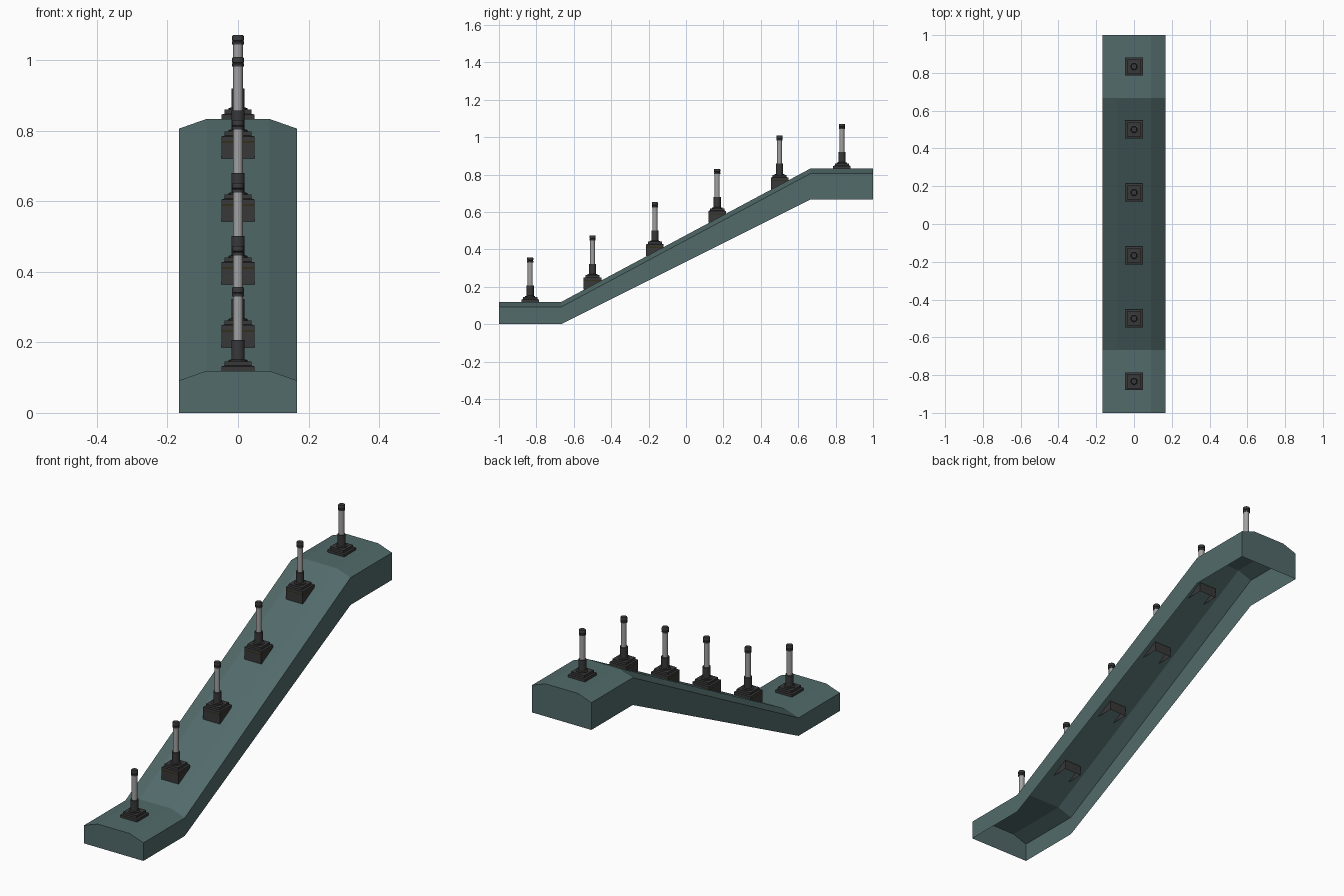
import bpy, bmesh, math

if "Cube" in bpy.data.objects:
    bpy.data.objects.remove(bpy.data.objects["Cube"])


def material(name, color):
    m = bpy.data.materials.new(name)
    m.diffuse_color = (*color, 1)
    m.use_nodes = True
    m.node_tree.nodes["Principled BSDF"].inputs["Base Color"].default_value = m.diffuse_color
    return m


TEAL = material("teal shell", (0.085, 0.145, 0.145))
DARK = material("charcoal", (0.04, 0.04, 0.04))
OLIVE = material("dark olive", (0.036, 0.03, 0.012))
STEEL = material("light steel", (0.36, 0.36, 0.36))


def finish(name, bm, mats):
    me = bpy.data.meshes.new(name)
    bm.to_mesh(me)
    bm.free()
    for m in mats:
        me.materials.append(m)
    ob = bpy.data.objects.new(name, me)
    bpy.context.collection.objects.link(ob)
    return ob


# Sloping shell: cross-section swept along y, open underneath
bm = bmesh.new()
rings = []
for y, low, high in [(-1, 0, 0.119), (-0.667, 0, 0.119), (0.667, 0.667, 0.833), (1, 0.667, 0.833)]:
    pts = [(-0.167, low), (-0.167, high - 0.027), (-0.09, high),
           (0.09, high), (0.167, high - 0.027), (0.167, low)]
    rings.append([bm.verts.new((x, y, z)) for x, z in pts])
for a, b in zip(rings, rings[1:]):
    for i in range(5):
        bm.faces.new((a[i], b[i], b[i + 1], a[i + 1]))
bm.faces.new(rings[0])
bm.faces.new(rings[-1][::-1])
bmesh.ops.recalc_face_normals(bm, faces=bm.faces)
finish("ramp_shell", bm, [TEAL])


def plinth(name, y, tiers):
    """Square stepped base, open at the bottom; tiers are (half width, z)."""
    bm = bmesh.new()
    loops = [[bm.verts.new((sx * h, y + sy * h, z))
              for sx, sy in ((-1, -1), (1, -1), (1, 1), (-1, 1))] for h, z in tiers]
    for a, b in zip(loops, loops[1:]):
        for i in range(4):
            j = (i + 1) % 4
            bm.faces.new((a[i], a[j], b[j], b[i]))
    bm.faces.new(loops[-1])
    return finish(name, bm, [DARK, OLIVE])


def lathe(name, y, z0, profile, mat, n=16):
    """Round part from (radius, height) pairs, closed on top."""
    bm = bmesh.new()
    loops = [[bm.verts.new((r * math.cos(2 * math.pi * k / n),
                            y + r * math.sin(2 * math.pi * k / n), z0 + z))
              for k in range(n)] for r, z in profile]
    for a, b in zip(loops, loops[1:]):
        for i in range(n):
            j = (i + 1) % n
            bm.faces.new((a[i], a[j], b[j], b[i]))
    bm.faces.new(loops[-1])
    ob = finish(name, bm, [mat])
    bpy.ops.object.select_all(action='DESELECT')
    ob.select_set(True)
    bpy.context.view_layer.objects.active = ob
    bpy.ops.object.shade_smooth_by_angle(angle=math.radians(35))
    return ob


# Six bollard posts
for n in range(6):
    y = -0.833 + n * 0.3333
    slope = 0 < n < 5
    z0 = 0.119 + (y + 0.667) * 0.5353 + 0.027 if slope else (0.119 if n == 0 else 0.833)
    tiers = [(0.047, z0), (0.047, z0 + 0.013), (0.038, z0 + 0.015), (0.038, z0 + 0.027)]
    if slope:  # deep box levelling the base on the slope
        tiers = [(0.047, z0 - 0.05), (0.047, z0 - 0.006)] + tiers
    base = plinth(f"post_base_{n}", y, tiers)
    if slope:  # olive band at the top of the box
        for p in base.data.polygons:
            if abs(p.center.z - (z0 - 0.003)) < 0.001:
                p.material_index = 1
    lathe(f"post_collar_{n}", y, z0,
          [(0.027, 0.025), (0.027, 0.031), (0.019, 0.033), (0.019, 0.087)], DARK)
    lathe(f"post_pole_{n}", y, z0, [(0.0135, 0.08), (0.0135, 0.215)], STEEL)
    lathe(f"post_cap_{n}", y, z0,
          [(0.0135, 0.211), (0.0165, 0.211), (0.0165, 0.219), (0.0145, 0.221),
           (0.0165, 0.223), (0.0165, 0.235), (0.0145, 0.238)], DARK)
